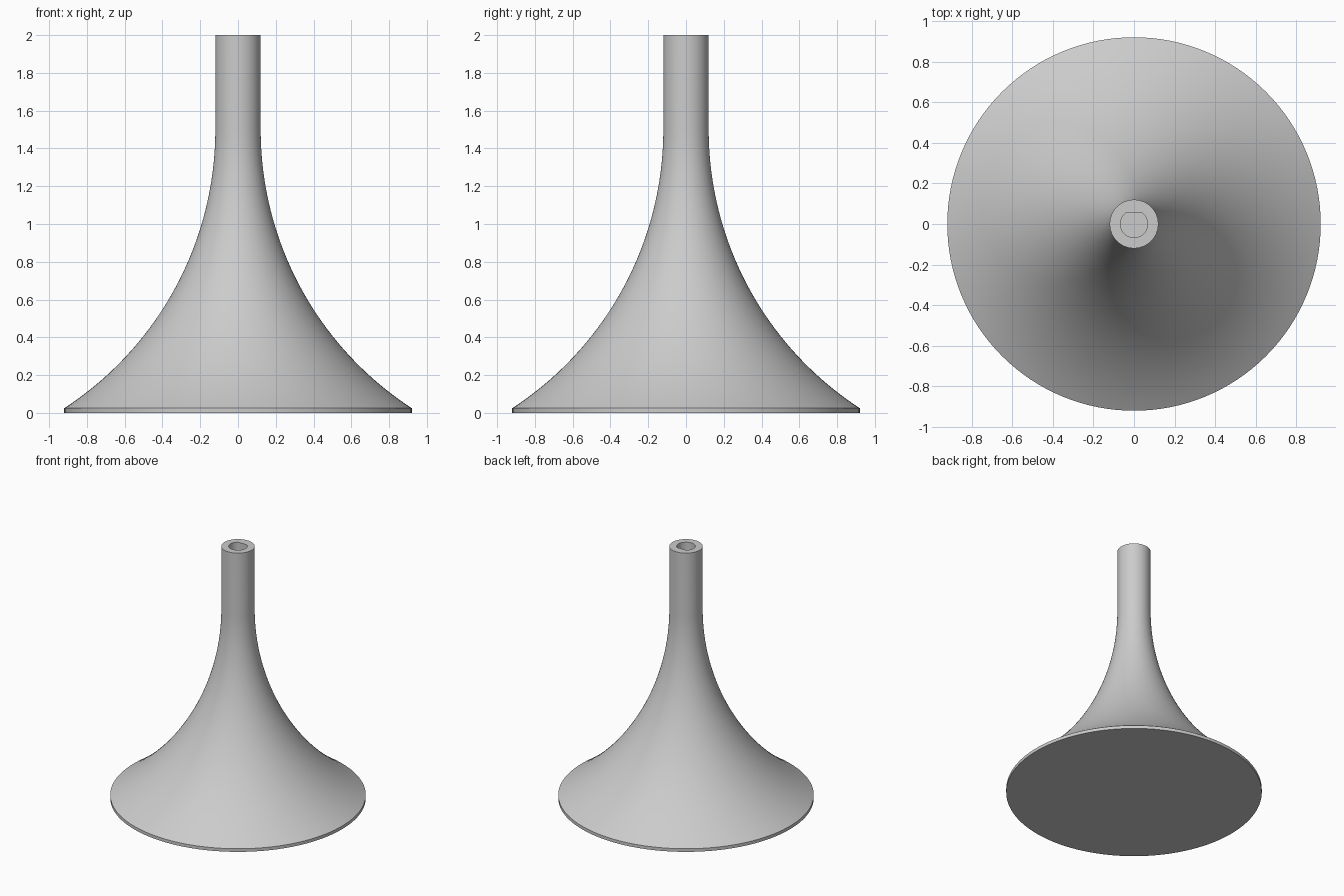
import bpy, bmesh
from math import sin, cos, pi, asin, radians

cube = bpy.data.objects.get("Cube")
if cube:
    bpy.data.objects.remove(cube, do_unlink=True)

SEGMENTS = 128
BASE_R, RIM_H, NECK_R, TOP = 0.92, 0.025, 0.12, 2.0
FLARE_R, FLARE_TOP = 1.76, 1.5       # arc that blends the foot into the neck
BORE_R, BORE_FLAT, BORE_FLOOR = 0.067, 0.055, 1.6


def ring(bm, radius, z, flat=None):
    """Circle of vertices, optionally cut flat on its +y side."""
    verts = []
    for i in range(SEGMENTS):
        a = 2 * pi * i / SEGMENTS
        y = radius * sin(a)
        if flat is not None:
            y = min(y, flat)
        verts.append(bm.verts.new((radius * cos(a), y, z)))
    return verts


def skin(bm, lower, upper):
    for i in range(SEGMENTS):
        j = (i + 1) % SEGMENTS
        bm.faces.new((lower[i], lower[j], upper[j], upper[i]))


# Flared outline from the rim up to the straight neck
STEPS = 40
end_angle = asin((FLARE_TOP - RIM_H) / FLARE_R)
outline = [(BASE_R, 0), (BASE_R, RIM_H)]
for s in range(1, STEPS + 1):
    a = end_angle * (1 - s / STEPS)
    outline.append((NECK_R + FLARE_R * (1 - cos(a)), FLARE_TOP - FLARE_R * sin(a)))
outline.append((NECK_R, TOP))

# Body with a D-shaped blind socket in the top
bm = bmesh.new()
rings = [ring(bm, r, z) for r, z in outline]
rings += [ring(bm, BORE_R, z, BORE_FLAT) for z in (TOP, BORE_FLOOR)]
for lower, upper in zip(rings, rings[1:]):
    skin(bm, lower, upper)
bm.faces.new(rings[0][::-1])
bm.faces.new(rings[-1])
bmesh.ops.recalc_face_normals(bm, faces=bm.faces)
mesh = bpy.data.meshes.new("flared_stand")
bm.to_mesh(mesh)
bm.free()
stand = bpy.data.objects.new("flared_stand", mesh)
bpy.context.collection.objects.link(stand)

# Plain grey material
grey = bpy.data.materials.new("light_grey")
grey.use_nodes = True
colour = (0.6, 0.6, 0.6, 1)
grey.diffuse_color = colour
grey.node_tree.nodes["Principled BSDF"].inputs["Base Color"].default_value = colour
mesh.materials.append(grey)

# Smooth flare with crisp rim and socket edges
bpy.ops.object.select_all(action='DESELECT')
stand.select_set(True)
bpy.context.view_layer.objects.active = stand
bpy.ops.object.shade_smooth_by_angle(angle=radians(25))
